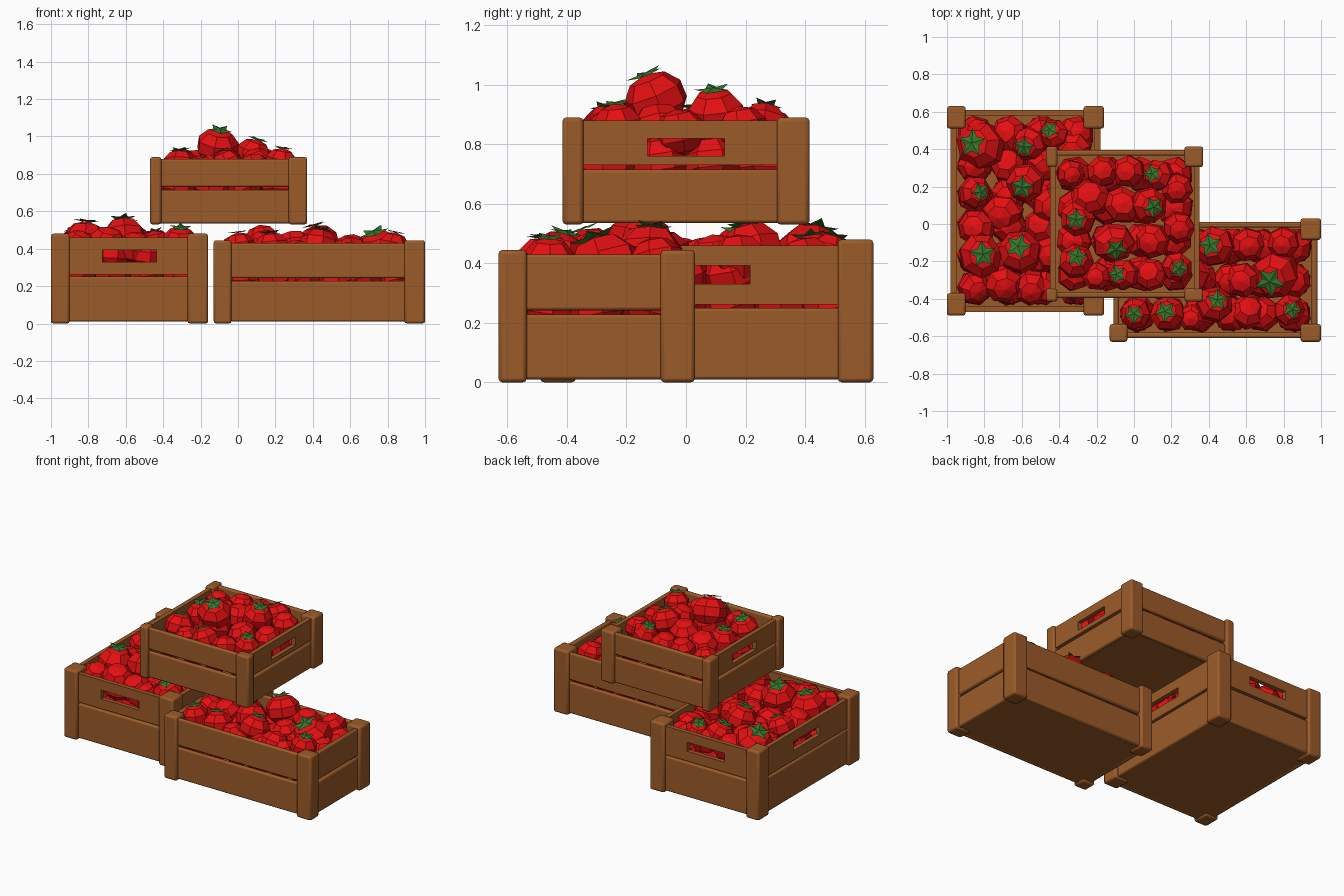
import bpy, bmesh, math, random
from mathutils import Matrix, Vector

if "Cube" in bpy.data.objects:
    bpy.data.objects.remove(bpy.data.objects["Cube"])

random.seed(4)


def material(name, rgb):
    m = bpy.data.materials.new(name)
    m.diffuse_color = (*rgb, 1)
    m.use_nodes = True
    m.node_tree.nodes["Principled BSDF"].inputs["Base Color"].default_value = m.diffuse_color
    return m


WOOD = material("brown wood", (0.33, 0.105, 0.022))
RED = material("tomato red", (0.78, 0.005, 0.006))
GREEN = material("leaf green", (0.035, 0.18, 0.025))


def finish(name, bm, mats, bevel=0):
    me = bpy.data.meshes.new(name)
    bm.to_mesh(me)
    bm.free()
    ob = bpy.data.objects.new(name, me)
    bpy.context.collection.objects.link(ob)
    for m in mats:
        me.materials.append(m)
    if bevel:
        b = ob.modifiers.new("bevel", 'BEVEL')
        b.width = bevel
        b.segments = 2
        for p in me.polygons:
            p.use_smooth = True
        bpy.context.view_layer.objects.active = ob
        ob.select_set(True)
        bpy.ops.object.shade_smooth_by_angle(angle=math.radians(40))
        ob.select_set(False)
    return ob


def add_box(bm, lo, hi):
    size = [b - a for a, b in zip(lo, hi)]
    mid = [(a + b) / 2 for a, b in zip(lo, hi)]
    bmesh.ops.create_cube(bm, size=1, matrix=Matrix.Translation(mid) @ Matrix.Diagonal((*size, 1)))


def box(name, lo, hi, bevel=0.01):
    bm = bmesh.new()
    add_box(bm, lo, hi)
    return finish(name, bm, [WOOD], bevel)


def slotted_plank(name, lo, hi, axis, half, z0, z1):
    """Plank with a hand hole, running along the given axis."""
    bm = bmesh.new()
    c = (lo[axis] + hi[axis]) / 2
    for a, b, za, zb in ((lo[axis], c - half, lo[2], hi[2]), (c + half, hi[axis], lo[2], hi[2]),
                         (c - half, c + half, lo[2], z0), (c - half, c + half, z1, hi[2])):
        l, h = list(lo), list(hi)
        l[axis], h[axis], l[2], h[2] = a, b, za, zb
        add_box(bm, l, h)
    return finish(name, bm, [WOOD])


def crate(name, x, y, z, posts, low, high, slots, slot=None):
    """x, y, z: outer ranges; posts: widths at x min, x max, y min, y max."""
    px0, px1, py0, py1 = posts
    inset, t = 0.02, 0.03
    # corner posts
    for i, (xa, xb) in enumerate(((x[0], x[0] + px0), (x[1] - px1, x[1]))):
        for j, (ya, yb) in enumerate(((y[0], y[0] + py0), (y[1] - py1, y[1]))):
            box(f"{name}_post_{i}{j}", (xa, ya, z[0]), (xb, yb, z[1]), 0.013)
    # floor board
    box(f"{name}_floor", (x[0] + .03, y[0] + .03, z[0] + .012), (x[1] - .03, y[1] - .03, z[0] + .04))
    # side planks, lower and upper on each side
    X0, X1, Y0, Y1 = x[0] + inset, x[1] - inset, y[0] + inset, y[1] - inset
    sides = {"front": (X0, X1, Y0, Y0 + t, 0), "back": (X0, X1, Y1 - t, Y1, 0),
             "left": (X0, X0 + t, Y0, Y1, 1), "right": (X1 - t, X1, Y0, Y1, 1)}
    for side, (xa, xb, ya, yb, axis) in sides.items():
        box(f"{name}_{side}_lower_plank", (xa, ya, low[0]), (xb, yb, low[1]))
        lo, hi = (xa, ya, high[0]), (xb, yb, high[1])
        if side in slots:
            slotted_plank(f"{name}_{side}_handle_plank", lo, hi, axis, *slot)
        else:
            box(f"{name}_{side}_upper_plank", lo, hi)


def tomato(name, x, y, top, r, leaf, tilt=0.45):
    bm = bmesh.new()
    bmesh.ops.create_uvsphere(bm, u_segments=7, v_segments=5, radius=r)
    bmesh.ops.scale(bm, vec=(1, random.uniform(.92, 1.08), .88), verts=bm.verts)
    if leaf:
        # star-shaped calyx with raised tips
        hub = bm.verts.new((0, 0, .93 * r))
        ring = []
        for i in range(10):
            a = math.tau * i / 10
            d, h = (.62, .92) if i % 2 == 0 else (.33, .86)
            ring.append(bm.verts.new((d * r * math.cos(a), d * r * math.sin(a), h * r)))
        for i in range(10):
            f = bm.faces.new((hub, ring[i], ring[(i + 1) % 10]))
            f.material_index = 1
    rot = Matrix.Rotation(random.uniform(0, 6.28), 4, 'Z') @ Matrix.Rotation(random.uniform(.1, tilt), 4, 'X') \
        @ Matrix.Rotation(random.uniform(0, 6.28), 4, 'Z')
    bmesh.ops.transform(bm, matrix=Matrix.Translation((x, y, top - .89 * r)) @ rot, verts=bm.verts)
    finish(name, bm, [RED, GREEN])


def bottom_layer(name, x, y, zmid, step=0.165, r=0.1):
    """Tomatoes seen through the gaps between planks."""
    nx, ny = round((x[1] - x[0]) / step), round((y[1] - y[0]) / step)
    for i in range(nx):
        for j in range(ny):
            u = x[0] + r + (x[1] - x[0] - 2 * r) * i / (nx - 1)
            v = y[0] + r + (y[1] - y[0] - 2 * r) * j / (ny - 1)
            tomato(f"{name}_inner_tomato", u, v, zmid + .88 * r, r, False)


# crates
crate("left_crate", (-1, -.16), (-.49, .63), (0, .48), (.10, .11, .12, .12),
      (.01, .25), (.262, .46), ("front", "back", "left", "right"), (.145, .33, .392))
crate("right_crate", (-.13, 1), (-.63, .03), (0, .445), (.095, .11, .095, .115),
      (.01, .228), (.242, .43), ())
crate("top_crate", (-.47, .37), (-.415, .415), (.53, .89), (.06, .10, .07, .11),
      (.535, .715), (.73, .88), ("left", "right"), (.13, .76, .82))

# hidden fill
bottom_layer("left_crate", (-.95, -.21), (-.44, .58), .27)
bottom_layer("left_crate_mid", (-.95, -.21), (-.44, .58), .37)
bottom_layer("right_crate", (-.08, .95), (-.58, -.02), .25)
bottom_layer("right_crate_mid", (-.08, .95), (-.58, -.02), .34)
bottom_layer("top_crate", (-.42, .32), (-.365, .365), .74)

# visible tomatoes: x, y, top height, radius, has leaf
left = [(-.82, .42, .53, .13, 1), (-.56, .43, .50, .10, 1), (-.43, .48, .50, .09, 1), (-.32, .40, .49, .10, 0),
        (-.85, .17, .52, .09, 1), (-.58, .22, .54, .11, 1), (-.70, .06, .49, .11, 0), (-.84, -.02, .49, .10, 0),
        (-.82, -.17, .55, .12, 1), (-.61, -.15, .57, .12, 1), (-.70, -.32, .52, .11, 0), (-.85, -.34, .50, .09, 0),
        (-.55, -.34, .49, .10, 0), (-.31, -.32, .52, .10, 1), (-.45, .10, .50, .10, 0), (-.30, .18, .50, .10, 0),
        (-.30, -.08, .51, .10, 0), (-.44, -.16, .50, .10, 0)]
right = [(.43, -.12, .53, .11, 1), (.76, -.27, .50, .14, 1), (.43, -.43, .51, .10, 1), (.18, -.48, .49, .10, 1),
         (.83, -.46, .49, .09, 1), (.01, -.48, .49, .09, 1), (.61, -.11, .48, .10, 0), (.80, -.10, .49, .09, 0),
         (.61, -.47, .46, .10, 0), (.58, -.30, .47, .10, 0), (.30, -.28, .50, .11, 0), (.31, -.50, .45, .08, 0),
         (.13, -.14, .53, .10, 0), (.02, -.11, .48, .10, 0), (.00, -.30, .48, .09, 0), (.14, -.31, .50, .10, 0)]
top = [(-.11, -.10, 1.045, .11, 1), (-.30, .03, .93, .10, 1), (-.31, -.20, .93, .10, 1), (-.06, -.27, .93, .09, 1),
       (.23, -.23, .94, .09, 1), (.08, .10, .99, .10, 1), (.13, .26, .94, .09, 1), (.23, .19, .93, .09, 0),
       (.10, -.09, .94, .10, 0), (.24, -.02, .92, .09, 0), (-.34, .27, .90, .08, 0), (-.17, .28, .92, .09, 0),
       (-.03, .28, .92, .09, 0), (-.23, .14, .93, .11, 0), (-.06, .10, .95, .10, 0), (.09, -.27, .91, .09, 0),
       (-.20, -.28, .90, .08, 0), (-.11, -.10, .95, .11, 0)]
for name, fruit in (("left_crate", left), ("right_crate", right), ("top_crate", top)):
    for t in fruit:
        tomato(f"{name}_tomato", *t)
